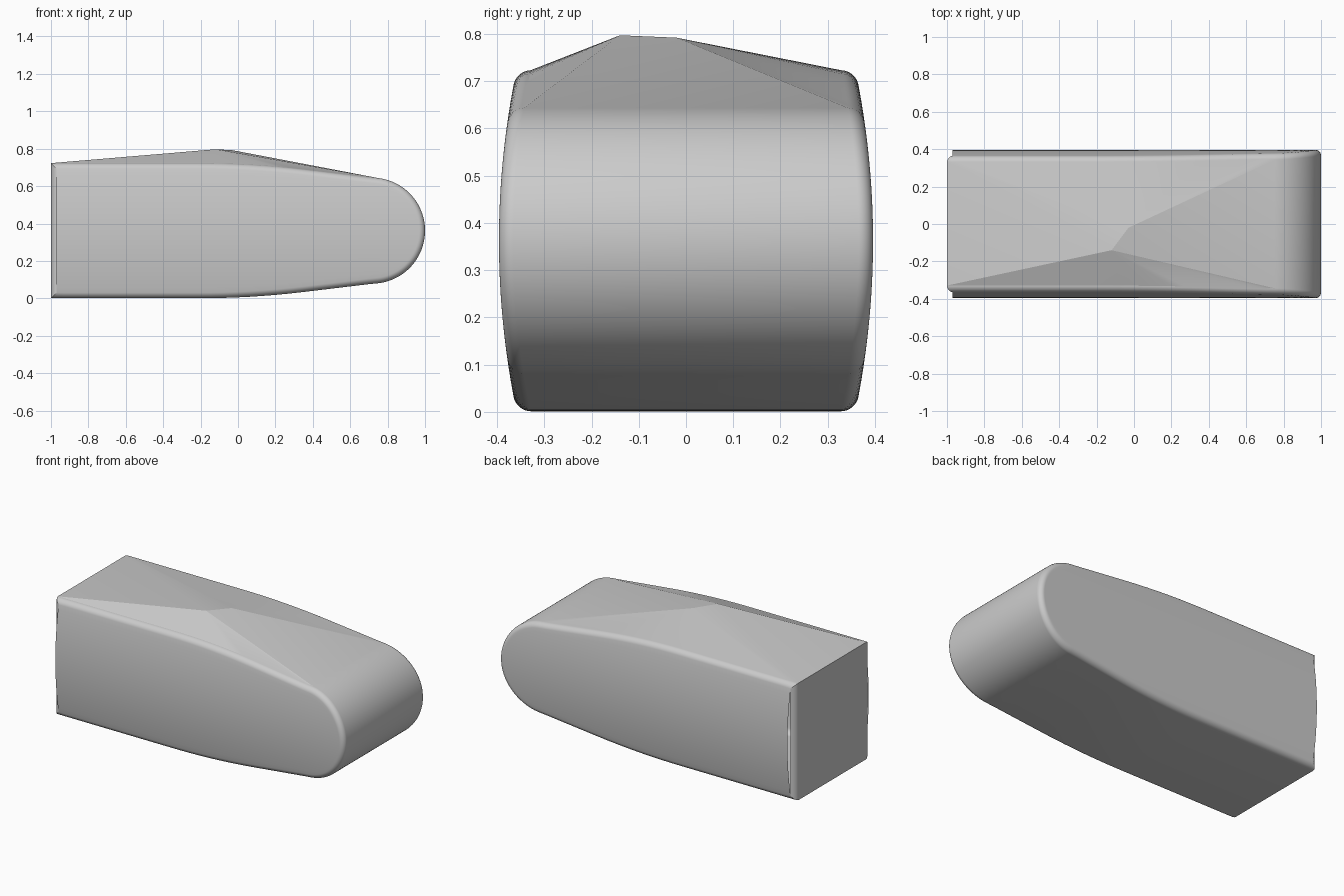
import bpy, bmesh, math
from mathutils import Vector

default = bpy.data.objects.get("Cube")
if default:
    bpy.data.objects.remove(default, do_unlink=True)

MID = 0.362       # height of the centre line
HALF = 0.361      # half height of the rear part
NOSE = 0.283      # nose radius
ROUND = 0.03      # fillet along the side rims
STEPS = 9         # fillet segments
ROWS = 24         # rows on each side panel
ARC = 30          # nose segments per half


def half_height(x):
    bend = min(max(x + 0.2, 0), 0.55)
    return HALF - 0.12 * bend * bend / 1.1 - 0.12 * max(x - 0.35, 0)


def side_y(z):
    return 0.396 - 0.037 * ((z - MID) / HALF) ** 2


def inset(points, d):
    # Move a clockwise closed outline inwards with mitred corners
    result = []
    for i, p in enumerate(points):
        a = (p - points[i - 1]).normalized()
        b = (points[(i + 1) % len(points)] - p).normalized()
        n = (Vector((a.y, -a.x)) + Vector((b.y, -b.x))).normalized()
        result.append(p + n * d / max(n.dot(Vector((a.y, -a.x))), 0.5))
    return result


# Side outline: rear corner, gently falling roof line, round nose, mirrored underside
upper = [Vector((-1 + 1.7 * i / 24, half_height(-1 + 1.7 * i / 24))) for i in range(25)]
crown = len(upper)
for i in range(ARC + 1):
    t = math.radians(83) * (1 - i / ARC)
    upper.append(Vector((1 - NOSE + NOSE * math.cos(t), NOSE * math.sin(t))))
tip = len(upper) - 1
outline = upper + [Vector((p.x, -p.y)) for p in reversed(upper[:-1])]
count = len(outline)

bm = bmesh.new()
rims = {}
for side in (-1, 1):
    # Rounded rim
    rings = []
    for k in range(STEPS + 1):
        t = math.pi / 2 * k / STEPS
        ring = []
        for p in inset(outline, ROUND * (1 - math.cos(t))):
            z = MID + p.y
            y = side_y(z) - ROUND * (1 - math.sin(t))
            ring.append(bm.verts.new((p.x, side * y, z)))
        rings.append(ring)
    for inner, outer in zip(rings[1:], rings):
        for i in range(count):
            j = (i + 1) % count
            bm.faces.new((outer[i], outer[j], inner[j], inner[i]))
    rims[side] = rings[0]

    # Bulged side panel
    last = rings[-1]
    columns = []
    for i in range(tip):
        top, bottom = last[i], last[count - 1 - i]
        column = [top]
        for r in range(1, ROWS):
            co = top.co.lerp(bottom.co, r / ROWS)
            column.append(bm.verts.new((co.x, side * side_y(co.z), co.z)))
        columns.append(column + [bottom])
    for c, d in zip(columns, columns[1:]):
        for r in range(ROWS):
            bm.faces.new((c[r], d[r], d[r + 1], c[r + 1]))
    for r in range(ROWS):
        bm.faces.new((columns[-1][r], last[tip], columns[-1][r + 1]))

# Nose, underside and rear
front, back = rims[-1], rims[1]
for i in range(crown, count):
    j = (i + 1) % count
    bm.faces.new((front[i], front[j], back[j], back[i]))

# Peaked roof
peak_front = bm.verts.new((-0.12, -0.14, 0.797))
peak_back = bm.verts.new((-0.03, -0.02, 0.792))
for i in range(crown):
    bm.faces.new((front[i], front[i + 1], peak_front))
    bm.faces.new((back[i + 1], back[i], peak_back))
bm.faces.new((front[0], peak_front, back[0]))
bm.faces.new((peak_front, peak_back, back[0]))
bm.faces.new((front[crown], back[crown], peak_back))
bm.faces.new((front[crown], peak_back, peak_front))
bmesh.ops.recalc_face_normals(bm, faces=bm.faces)

mesh = bpy.data.meshes.new("body")
bm.to_mesh(mesh)
bm.free()
body = bpy.data.objects.new("body", mesh)
bpy.context.collection.objects.link(body)

# Plain grey finish
grey = bpy.data.materials.new("light_grey")
grey.use_nodes = True
colour = (0.6, 0.6, 0.6, 1)
grey.diffuse_color = colour
grey.node_tree.nodes["Principled BSDF"].inputs["Base Color"].default_value = colour
mesh.materials.append(grey)

bpy.context.view_layer.objects.active = body
body.select_set(True)
bpy.ops.object.shade_smooth_by_angle(angle=math.radians(12))
